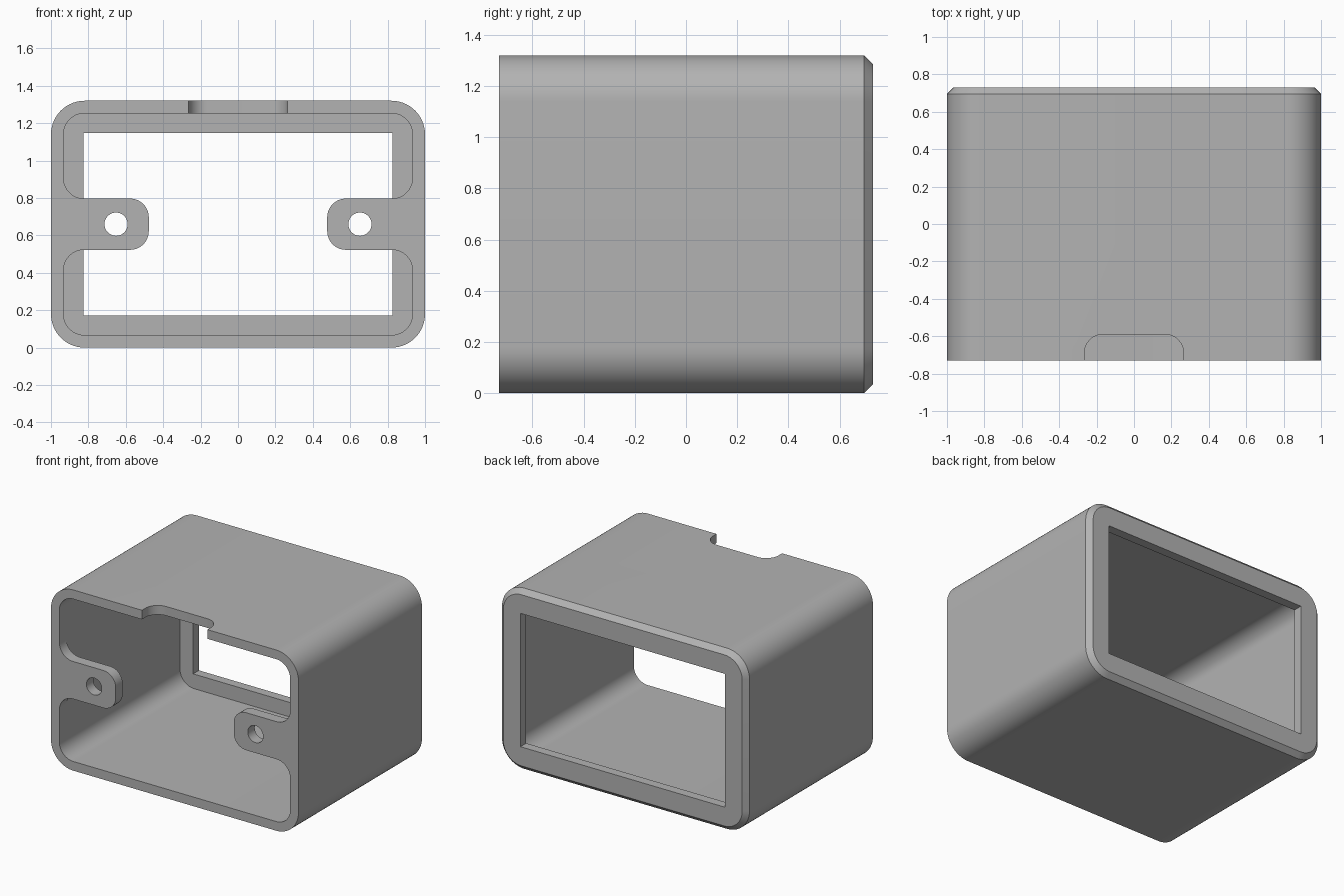
import bpy, bmesh, math
from mathutils import Vector

if "Cube" in bpy.data.objects:
    bpy.data.objects.remove(bpy.data.objects["Cube"], do_unlink=True)

W, H, D = 1.0, 1.32, 0.73        # half width, height, half depth
WALL, R = 0.067, 0.18            # wall thickness, outer corner radius
CHAMFER, PLATE = 0.035, 0.067    # back edge chamfer, back plate thickness
MID = H / 2
SEG = 14

grey = bpy.data.materials.new("plain grey")
grey.use_nodes = True
grey.diffuse_color = (0.45, 0.45, 0.45, 1)
grey.node_tree.nodes["Principled BSDF"].inputs["Base Color"].default_value = grey.diffuse_color


def rounded(corners):
    """Outline from right-angled corners (a, b, radius)."""
    out = []
    for i, (a, b, r) in enumerate(corners):
        p = Vector((a, b))
        if r == 0:
            out.append(p)
            continue
        u = (Vector(corners[i - 1][:2]) - p).normalized() * r
        v = (Vector(corners[(i + 1) % len(corners)][:2]) - p).normalized() * r
        for k in range(SEG + 1):
            t = math.pi / 2 * k / SEG
            out.append(p + u + v - v * math.cos(t) - u * math.sin(t))
    return out


def rect(inset, r):
    x, lo, hi = W - inset, inset, H - inset
    return rounded([(-x, lo, r), (x, lo, r), (x, hi, r), (-x, hi, r)])


def loft(name, sections, upright=False):
    """Solid through (outline, position) sections along y, or along z if upright."""
    bm = bmesh.new()
    rings = [[bm.verts.new((p.x, p.y, t) if upright else (p.x, t, p.y)) for p in pts]
             for pts, t in sections]
    n = len(rings[0])
    for a, b in zip(rings, rings[1:]):
        for i in range(n):
            j = (i + 1) % n
            bm.faces.new((a[i], a[j], b[j], b[i]))
    bm.faces.new(rings[0][::-1])
    bm.faces.new(rings[-1])
    bmesh.ops.recalc_face_normals(bm, faces=bm.faces)
    mesh = bpy.data.meshes.new(name)
    bm.to_mesh(mesh)
    bm.free()
    mesh.materials.append(grey)
    ob = bpy.data.objects.new(name, mesh)
    bpy.context.collection.objects.link(ob)
    return ob


def combine(target, tool, operation):
    mod = target.modifiers.new(tool.name, 'BOOLEAN')
    mod.operation, mod.solver, mod.object = operation, 'EXACT', tool
    bpy.context.view_layer.objects.active = target
    bpy.ops.object.modifier_apply(modifier=mod.name)
    bpy.data.objects.remove(tool, do_unlink=True)


# Outer shell with a chamfered back edge
case = loft("case", [(rect(0, R), -D), (rect(0, R), D - CHAMFER),
                     (rect(CHAMFER, R - CHAMFER), D)])

# Hollow interior, then the sharp-cornered window in the back plate
inner = rect(WALL, R - WALL)
combine(case, loft("cavity", [(inner, -D - 0.1), (inner, D - PLATE)]), 'DIFFERENCE')
window = rect(0.173, 0)
combine(case, loft("window", [(window, 0.3), (window, D + 0.1)]), 'DIFFERENCE')

# Screw tabs blended into the side walls at the front, each with a hole
wall_x, half, fillet = W - WALL, 0.137, 0.11
for s in (-1, 1):
    outline = rounded([(s * 0.97, MID - half - fillet, 0),
                       (s * wall_x, MID - half - fillet, 0),
                       (s * wall_x, MID - half, fillet),
                       (s * 0.477, MID - half, 0.1),
                       (s * 0.477, MID + half, 0.1),
                       (s * wall_x, MID + half, fillet),
                       (s * wall_x, MID + half + fillet, 0),
                       (s * 0.97, MID + half + fillet, 0)])
    # drop the doubled points where a fillet meets the wall
    outline = [p for i, p in enumerate(outline) if (p - outline[i - 1]).length > 1e-5]
    combine(case, loft("screw_tab", [(outline, -D), (outline, -D + 0.08)]), 'UNION')
    hole = [Vector((s * 0.652 + 0.062 * math.cos(k * math.tau / 40),
                    MID + 0.062 * math.sin(k * math.tau / 40))) for k in range(40)]
    combine(case, loft("screw_hole", [(hole, -D - 0.1), (hole, -D + 0.2)]), 'DIFFERENCE')

# Rounded finger notch in the front edge of the top wall
notch = rounded([(-0.265, -D - 0.1, 0), (0.265, -D - 0.1, 0),
                 (0.265, -0.59, 0.1), (-0.265, -0.59, 0.1)])
combine(case, loft("notch", [(notch, H - 0.15), (notch, H + 0.1)], True), 'DIFFERENCE')

# Smooth the rounded corners, keep edges crisp
for ob in bpy.context.selected_objects:
    ob.select_set(False)
case.select_set(True)
bpy.context.view_layer.objects.active = case
bpy.ops.object.shade_smooth_by_angle(angle=math.radians(30))
